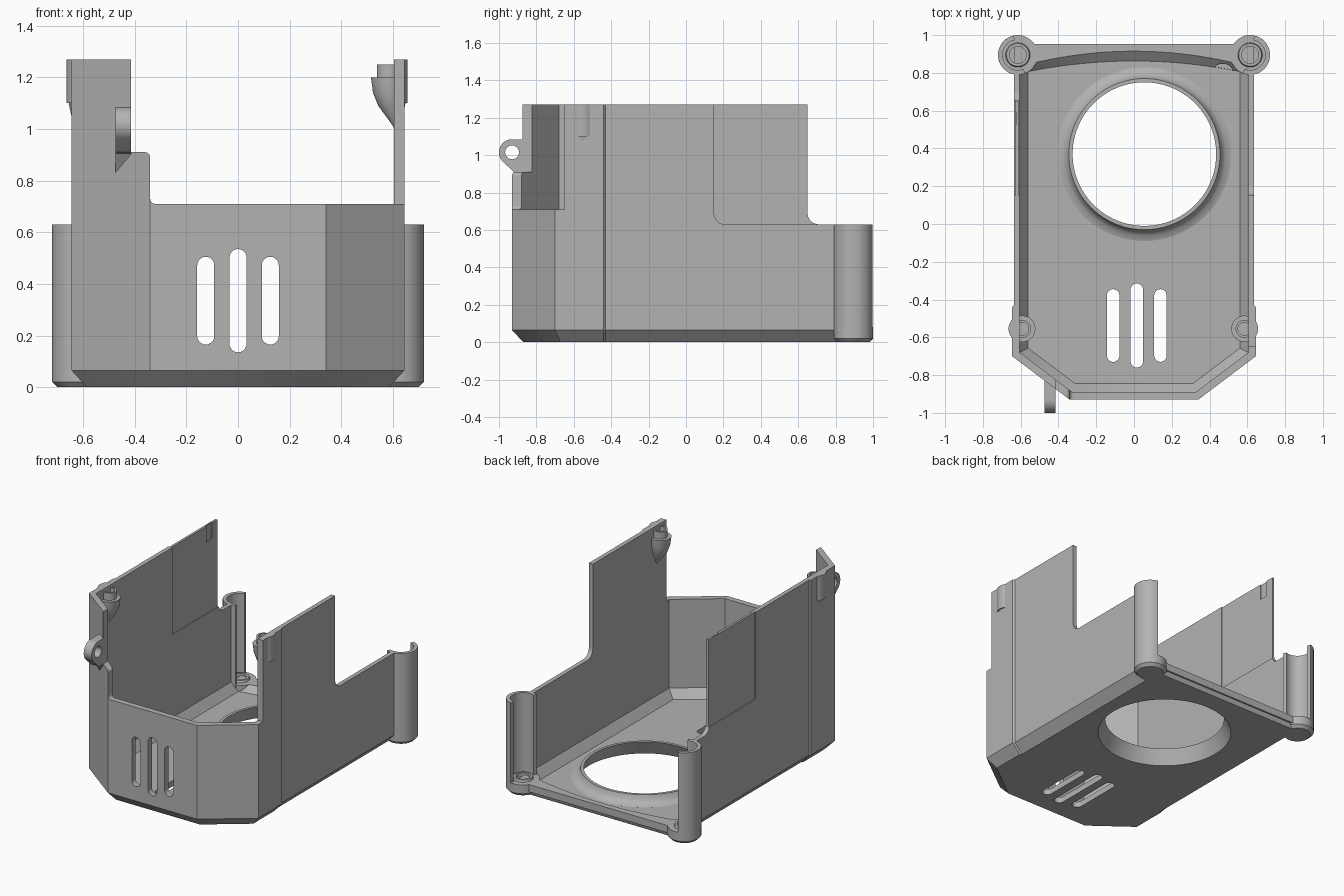
import bpy, bmesh
from math import sin, cos, pi, radians
from mathutils import Vector

cube = bpy.data.objects.get("Cube")
if cube:
    bpy.data.objects.remove(cube, do_unlink=True)

# One grey plastic
grey = bpy.data.materials.new("grey_plastic")
grey.use_nodes = True
COLOUR = (0.45, 0.45, 0.45, 1)
grey.diffuse_color = COLOUR
grey.node_tree.nodes["Principled BSDF"].inputs["Base Color"].default_value = COLOUR


def loft(name, loops, closed=False):
    """Skin a stack of equal loops; cap the ends, or join last to first."""
    bm = bmesh.new()
    rings = [[bm.verts.new(p) for p in loop] for loop in loops]
    n = len(rings[0])
    pairs = list(zip(rings, rings[1:]))
    if closed:
        pairs.append((rings[-1], rings[0]))
    else:
        bm.faces.new(rings[0])
        bm.faces.new(rings[-1])
    for a, b in pairs:
        for i in range(n):
            j = (i + 1) % n
            bm.faces.new((a[i], a[j], b[j], b[i]))
    bmesh.ops.recalc_face_normals(bm, faces=bm.faces)
    mesh = bpy.data.meshes.new(name)
    bm.to_mesh(mesh)
    bm.free()
    mesh.materials.append(grey)
    ob = bpy.data.objects.new(name, mesh)
    bpy.context.collection.objects.link(ob)
    return ob


def prism(name, pts, axis, a, b):
    """Extrude a 2D profile along an axis from a to b."""
    place = {"x": lambda p, t: (t, p[0], p[1]),
             "y": lambda p, t: (p[0], t, p[1]),
             "z": lambda p, t: (p[0], p[1], t)}[axis]
    return loft(name, [[place(p, t) for p in pts] for t in (a, b)])


def box(x0, x1, y0, y1, z0, z1):
    return prism("cutter", [(x0, y0), (x1, y0), (x1, y1), (x0, y1)], "z", z0, z1)


def arc(cx, cy, r, a0, a1, n=24):
    return [(cx + r * cos(radians(a0 + (a1 - a0) * i / n)),
             cy + r * sin(radians(a0 + (a1 - a0) * i / n))) for i in range(n + 1)]


def circle(cx, cy, z, r, n=48):
    return [(x, y, z) for x, y in arc(cx, cy, r, 0, 360, n)[:-1]]


def slot(cx, y0, y1, r):
    return arc(cx, y1 - r, r, 0, 180, 12) + arc(cx, y0 + r, r, 180, 360, 12)


def fillet(corners):
    """Round each (u, v, radius) corner of a profile."""
    out = []
    for i, (u, v, r) in enumerate(corners):
        p = Vector((u, v))
        if not r:
            out.append(p)
            continue
        before = Vector(corners[i - 1][:2])
        after = Vector(corners[(i + 1) % len(corners)][:2])
        a = p + (before - p).normalized() * r
        b = p + (after - p).normalized() * r
        for k in range(9):
            t = k / 8 * pi / 2
            out.append(a + (p - a) * sin(t) + (b - p) * (1 - cos(t)))
    return out


def cut(ob, cutter):
    mod = ob.modifiers.new("cut", "BOOLEAN")
    mod.object = cutter
    mod.operation = "DIFFERENCE"
    mod.solver = "EXACT"
    bpy.context.view_layer.objects.active = ob
    bpy.ops.object.modifier_apply(modifier=mod.name)
    bpy.data.objects.remove(cutter, do_unlink=True)


def outline(d, back, z, step=0.0):
    """Plan of the shell, inset by d, with a slight step in the side walls."""
    w = 0.645 - d
    half = [(0.34 - 0.33 * d, -0.93 + d), (w, -0.70 + 0.5 * d),
            (w, -0.44), (w - step, -0.43), (w - step, back)]
    return [(x, y, z) for x, y in half] + [(-x, y, z) for x, y in reversed(half)]


# Shell: chamfered tray, open at the back and top
shell = loft("shell", [outline(0.06, 0.93, 0, 0.01), outline(0, 0.955, 0.065, 0.01),
                       outline(0, 0.955, 1.27, 0.01)])
cut(shell, loft("cutter", [outline(0.085, 1.2, 0.04), outline(0.04, 1.2, 0.10),
                           outline(0.04, 1.2, 1.5)]))

# Stepped wall heights
for y, x0, x1 in ((0.15, 0.3, 0.9), (0.65, -0.9, -0.3)):
    profile = fillet([(y, 1.5, 0), (y, 0.63, 0.06), (1.3, 0.63, 0), (1.3, 1.5, 0)])
    cut(shell, prism("cutter", profile, "x", x0, x1))
front_step = fillet([(-0.415, 1.5, 0), (-0.415, 0.91, 0), (-0.34, 0.91, 0.02),
                     (-0.34, 0.71, 0.02), (0.9, 0.71, 0), (0.9, 1.5, 0)])
cut(shell, prism("cutter", front_step, "y", -1.2, -0.65))
cut(shell, box(-0.9, 0.9, 0.80, 1.2, 0.08, 1.4))

# Thin upper panel and its small notch
cut(shell, box(-0.8, -0.627, 0.15, 0.9, 0.67, 1.4))
cut(shell, box(-0.611, -0.5, 0.15, 0.9, 0.67, 1.4))
cut(shell, box(-0.619, -0.5, 0.53, 0.59, 1.16, 1.4))

# Vent slots in front and floor
for i in (-1, 0, 1):
    e = 0 if i else 0.03
    cut(shell, prism("cutter", slot(0.125 * i, 0.165 - e, 0.505 + e, 0.033), "y", -1.1, -0.8))
    cut(shell, prism("cutter", slot(0.015 + 0.125 * i, -0.73 - e, -0.345 + e, 0.033),
                     "z", -0.1, 0.2))

# Fan opening with a flared collar
FX, FY = 0.055, 0.37
cut(shell, loft("cutter", [circle(FX, FY, z, 0.44, 96) for z in (-0.1, 0.3)]))
collar_profile = [(0.425, 0), (0.38, 0.10), (0.40, 0.10), (0.41, 0.07),
                  (0.43, 0.05), (0.46, 0.041), (0.44, 0.03), (0.44, 0)]
parts = [shell, loft("fan_collar", [circle(FX, FY, z, r, 96) for r, z in collar_profile], True)]

# Arched lip along the back edge
xs = [-0.6 + 0.05 * i for i in range(25)]
lip = loft("back_lip", [[(x, y0 - k * x * x, z) for x in xs] + [(0.6, 0.953, z), (-0.6, 0.953, z)]
                        for y0, k, z in ((0.85, 0.17, 0.03), (0.915, 0.22, 0.08))])
cut(lip, loft("cutter", [circle(0.47, 0.79, z, 0.06) for z in (0.041, 0.2)]))
parts.append(lip)

for side, label in ((1, "left"), (-1, "right")):
    # Rear corner foot with screw recess
    px, py = 0.615 * side, 0.895
    foot = [(0.085, 0), (0.105, 0.02), (0.105, 0.08), (0.065, 0.08),
            (0.06, 0.095), (0.045, 0.095), (0.045, 0.05)]
    parts.append(loft(label + "_rear_foot", [circle(px, py, z, r) for r, z in foot]))
    # Rear open sleeve
    sleeve = arc(px * side, py, 0.105, -112, 78) + arc(px * side, py, 0.08, 78, -112)
    parts.append(prism(label + "_rear_sleeve", [(x * side, y) for x, y in sleeve],
                       "z", 0.02, 0.63))
    # Upper screw boss, tapering into the wall
    bx, by = (0.585 if side > 0 else 0.592), -0.555
    boss = [(0.012, 0.045, 0.96), (0.005, 0.035, 1.0), (0.028, 0.023, 1.04),
            (0.052, 0.01, 1.09), (0.065, 0.003, 1.14), (0.07, 0, 1.20), (0.047, 0, 1.20),
            (0.047, 0, 1.25), (0.034, 0, 1.25), (0.034, 0, 1.21)]
    boss[0] = (0.002, 0.04, 0.96)
    boss[1] = (0.012, 0.035, 1.0)
    parts.append(loft(label + "_screw_boss",
                      [circle((bx + dx) * side, by, z, r) for r, dx, z in boss]))
    # Outer bulge around the boss
    bulge = arc(bx, by, 0.072, -45, 45) + arc(bx, by, 0.05, 45, -45)
    parts.append(prism(label + "_boss_bulge", [(x * side, y) for x, y in bulge],
                       "z", 1.10, 1.27))

# Hinge lug on the front corner
lug_profile = [(-0.828, 1.085)] + arc(-0.93, 1.015, 0.07, 90, 225) + \
              [(-0.92, 0.91), (-0.875, 0.905), (-0.828, 0.83)]
lug = prism("hinge_lug", lug_profile, "x", -0.475, -0.415)
cut(lug, prism("cutter", arc(-0.93, 1.015, 0.037, 0, 360)[:-1], "x", -0.6, -0.3))
parts.append(lug)

# Smooth curves, keep edges crisp
bpy.ops.object.select_all(action="DESELECT")
for ob in parts:
    ob.select_set(True)
bpy.context.view_layer.objects.active = shell
bpy.ops.object.shade_smooth_by_angle(angle=radians(30))
